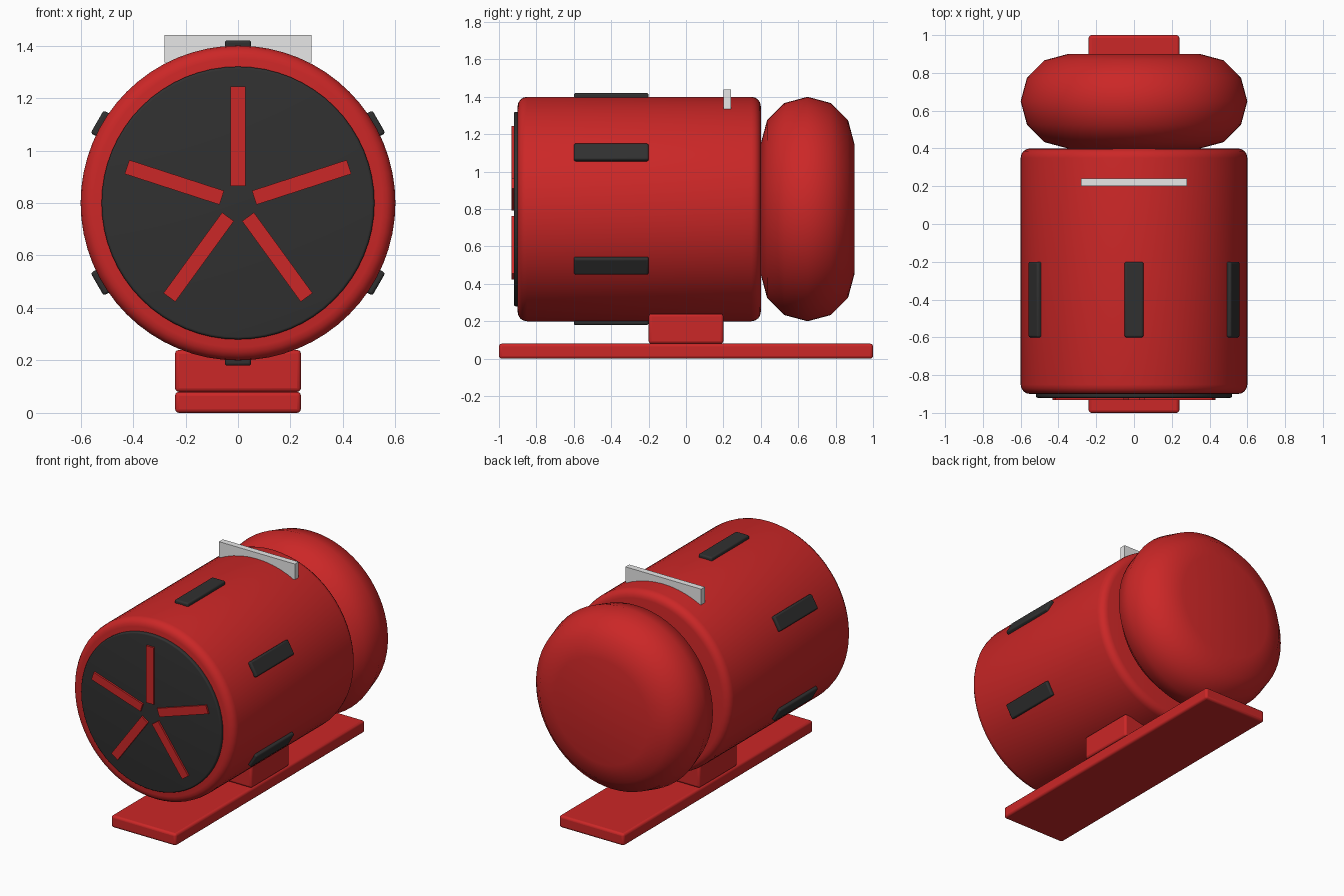
import bpy, math
from mathutils import Matrix, Vector

if "Cube" in bpy.data.objects:
    bpy.data.objects.remove(bpy.data.objects["Cube"])

AXIS_Z = 0.8    # height of the barrel's axis
RADIUS = 0.6


def material(name, rgb):
    m = bpy.data.materials.new(name)
    m.use_nodes = True
    m.diffuse_color = (*rgb, 1)
    m.node_tree.nodes["Principled BSDF"].inputs["Base Color"].default_value = (*rgb, 1)
    return m


red = material("red paint", (0.6, 0.02, 0.02))
black = material("dark plastic", (0.03, 0.03, 0.03))
silver = material("silver plate", (0.8, 0.8, 0.8))


def finish(obj, name, mat, smooth=None):
    obj.name = obj.data.name = name
    obj.data.materials.append(mat)
    if smooth:
        bpy.ops.object.shade_smooth_by_angle(angle=math.radians(smooth))
    return obj


def box(name, mat, low, high, bevel=0.0, turn=0.0):
    """Box between two corners, then turned about the barrel's axis."""
    low, high = Vector(low), Vector(high)
    bpy.ops.mesh.primitive_cube_add(size=1)
    obj = bpy.context.object
    obj.data.transform(Matrix.Translation((low + high) / 2)
                       @ Matrix.Diagonal((*(high - low), 1)))
    if turn:
        pivot = Matrix.Translation((0, 0, AXIS_Z))
        obj.data.transform(pivot @ Matrix.Rotation(turn, 4, 'Y') @ pivot.inverted())
    finish(obj, name, mat, 35 if bevel else None)
    if bevel:
        mod = obj.modifiers.new("rounded edges", 'BEVEL')
        mod.width, mod.segments = bevel, 3
    return obj


def lathe(name, mat, profile, smooth, sides=64):
    """Solid of revolution about the barrel's axis from (radius, y) points."""
    verts, faces = [], []
    for r, y in profile:
        for i in range(sides):
            a = math.tau * i / sides
            verts.append((r * math.sin(a), y, AXIS_Z + r * math.cos(a)))
    for k in range(len(profile) - 1):
        for i in range(sides):
            j = (i + 1) % sides
            a, b = k * sides, (k + 1) * sides
            faces.append((a + i, b + i, b + j, a + j))
    faces.append(tuple(range(sides)))
    faces.append(tuple(reversed(range(len(verts) - sides, len(verts)))))
    mesh = bpy.data.meshes.new(name)
    mesh.from_pydata(verts, [], faces)
    obj = bpy.data.objects.new(name, mesh)
    bpy.context.collection.objects.link(obj)
    bpy.ops.object.select_all(action='DESELECT')
    obj.select_set(True)
    bpy.context.view_layer.objects.active = obj
    return finish(obj, name, mat, smooth)


def drum_profile(r, front, back, round_r, steps=4):
    """Drum outline with rounded rims."""
    turns = [math.pi / 2 * i / steps for i in range(steps + 1)]
    rim = [(r - round_r * (1 - math.sin(t)), round_r * (1 - math.cos(t))) for t in turns]
    return ([(x, front + d) for x, d in rim]
            + [(x, back - d) for x, d in reversed(rim)])


# Stand
box("base_plate", red, (-0.24, -1, 0), (0.24, 1, 0.08), 0.015)
box("pedestal", red, (-0.24, -0.2, 0.08), (0.24, 0.2, 0.24), 0.015)

# Barrel and front cover
lathe("barrel", red, drum_profile(RADIUS, -0.9, 0.4, 0.05), 35)
lathe("front_cover", black, drum_profile(0.52, -0.92, -0.88, 0.01), 35)

# Rounded rear cap: half of a ring's section, closed by flat discs
steps = 6
cap = []
for i in range(steps + 1):
    t = math.pi * (i / steps - 0.5)
    cap.append((0.35 + 0.25 * math.cos(t), 0.65 + 0.25 * math.sin(t)))
lathe("rear_cap", red, cap, 35)

# Radial blades on the front cover
for i in range(5):
    box(f"blade_{i + 1}", red, (-0.028, -0.932, AXIS_Z + 0.065),
        (0.028, -0.9, AXIS_Z + 0.445), turn=math.tau * i / 5)

# Vents around the barrel
for i in range(6):
    box(f"vent_{i + 1}", black, (-0.05, -0.6, AXIS_Z + RADIUS - 0.02),
        (0.05, -0.2, AXIS_Z + RADIUS + 0.02), 0.01, turn=math.tau * i / 6)

# Upright plate on top
box("top_plate", silver, (-0.28, 0.2, 1.335), (0.28, 0.24, 1.44))
